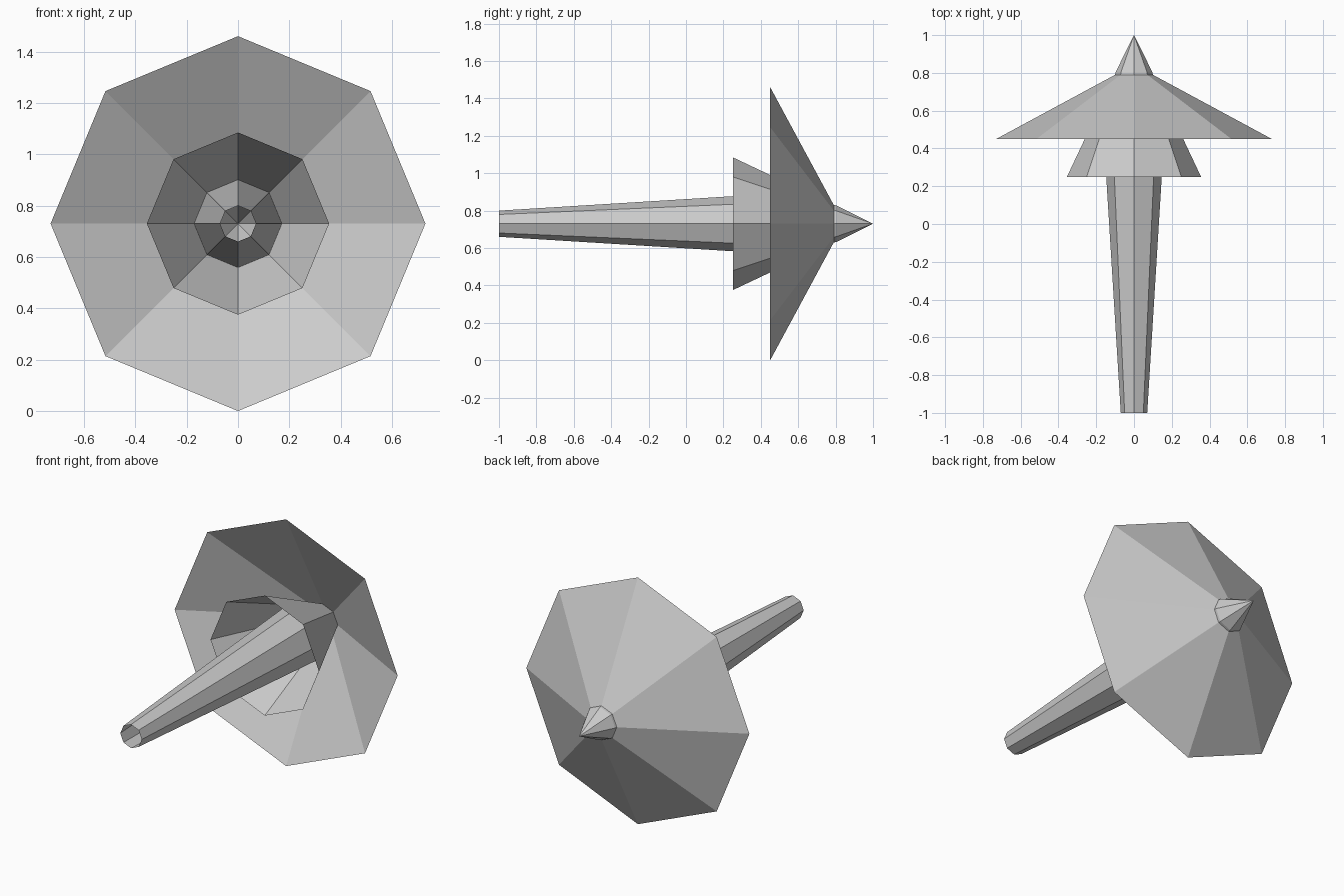
import bpy
import bmesh
import math

cube = bpy.data.objects.get("Cube")
if cube:
    bpy.data.objects.remove(cube, do_unlink=True)

SIDES = 8
AXIS_HEIGHT = 0.73

grey = bpy.data.materials.new("plain grey")
grey.use_nodes = True
colour = (0.6, 0.6, 0.6, 1)
grey.diffuse_color = colour
grey.node_tree.nodes["Principled BSDF"].inputs["Base Color"].default_value = colour


def lathe(name, profile):
    """Open eight-sided shell around the y axis; profile holds (y, radius)."""
    bm = bmesh.new()
    rings = []
    for y, radius in profile:
        if radius == 0:
            rings.append([bm.verts.new((0, y, 0))] * SIDES)
            continue
        angles = [math.tau * i / SIDES for i in range(SIDES)]
        rings.append([bm.verts.new((radius * math.cos(a), y, radius * math.sin(a)))
                      for a in angles])
    for near, far in zip(rings, rings[1:]):
        for i in range(SIDES):
            j = (i + 1) % SIDES
            corners = [near[i], far[i], far[j], near[j]]
            bm.faces.new(list(dict.fromkeys(corners)))
    # Make every face point away from the axis
    bm.normal_update()
    for face in bm.faces:
        centre = face.calc_center_median()
        if face.normal.x * centre.x + face.normal.z * centre.z < 0:
            face.normal_flip()
    mesh = bpy.data.meshes.new(name)
    bm.to_mesh(mesh)
    bm.free()
    mesh.materials.append(grey)
    obj = bpy.data.objects.new(name, mesh)
    obj.location.z = AXIS_HEIGHT
    bpy.context.collection.objects.link(obj)
    return obj


# Tapered hollow handle, ending where it meets the inner cone
lathe("handle", [(-1, 0.07), (0.25, 0.147), (0.64, 0.171)])

# Wide hollow canopy
lathe("canopy", [(0.45, 0.73), (0.79, 0.1)])

# Narrow inner cone, flared at the front and ending in the spike
lathe("inner_cone_and_spike", [(0.25, 0.355), (0.79, 0.1), (0.803, 0.098), (1, 0)])
